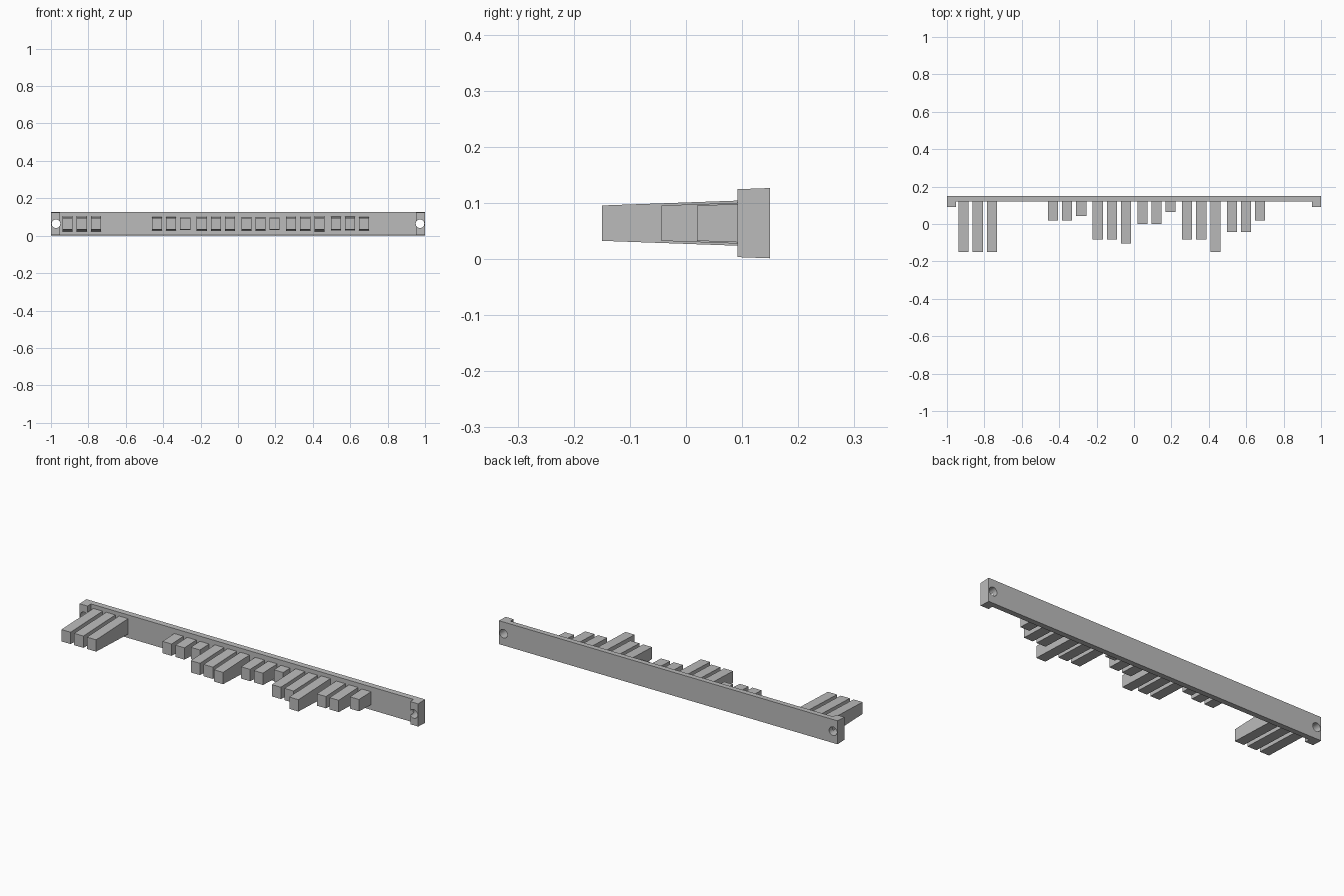
import bpy
import bmesh
from math import pi
from mathutils import Matrix, Vector

cube = bpy.data.objects.get("Cube")
if cube:
    bpy.data.objects.remove(cube, do_unlink=True)

grey = bpy.data.materials.new("mid grey")
grey.use_nodes = True
grey.diffuse_color = (0.5, 0.5, 0.5, 1)
grey.node_tree.nodes["Principled BSDF"].inputs["Base Color"].default_value = (0.5, 0.5, 0.5, 1)

MID_Z = 0.064      # centre height of the rail and prongs
DRAFT = 0.036      # slope of the upper and lower faces


def prism(name, outline, tip_y, tip_half):
    """Extrude a plan outline in z, growing thicker from tip_y towards the back."""
    bm = bmesh.new()
    rings = []
    for side in (-1, 1):
        rings.append([bm.verts.new((x, y, MID_Z + side * (tip_half + DRAFT * (y - tip_y))))
                      for x, y in outline])
    low, high = rings
    bm.faces.new(low)
    bm.faces.new(high)
    for i in range(len(low)):
        j = (i + 1) % len(low)
        bm.faces.new((low[i], low[j], high[j], high[i]))
    bmesh.ops.recalc_face_normals(bm, faces=bm.faces)
    mesh = bpy.data.meshes.new(name)
    bm.to_mesh(mesh)
    bm.free()
    mesh.materials.append(grey)
    obj = bpy.data.objects.new(name, mesh)
    bpy.context.collection.objects.link(obj)
    return obj


# Back rail with a forward mounting block at each end
half = [(0.953, 0.12), (0.953, 0.092), (1, 0.092), (1, 0.15)]
rail = prism("rail", half + [(-x, y) for x, y in reversed(half)], 0.092, 0.0605)

# Screw holes through both blocks
bm = bmesh.new()
for x in (-0.973, 0.973):
    place = Matrix.Translation(Vector((x, 0.12, MID_Z))) @ Matrix.Rotation(pi / 2, 4, 'X')
    bmesh.ops.create_cone(bm, cap_ends=True, segments=24, radius1=0.023,
                          radius2=0.023, depth=0.2, matrix=place)
mesh = bpy.data.meshes.new("hole_cutter")
bm.to_mesh(mesh)
bm.free()
mesh.materials.append(grey)
cutter = bpy.data.objects.new("hole_cutter", mesh)
bpy.context.collection.objects.link(cutter)
cut = rail.modifiers.new("screw_holes", 'BOOLEAN')
cut.operation = 'DIFFERENCE'
cut.solver = 'EXACT'
cut.object = cutter
bpy.context.view_layer.objects.active = rail
rail.select_set(True)
bpy.ops.object.modifier_apply(modifier=cut.name)
bpy.data.objects.remove(cutter, do_unlink=True)
bpy.ops.object.shade_smooth_by_angle()

# Prongs in groups of three; one group slot is left empty
tips = [(-0.15, -0.15, -0.15), (), (0.02, 0.02, 0.043), (-0.082, -0.082, -0.103),
        (0, 0, 0.063), (-0.082, -0.082, -0.15), (-0.044, -0.044, 0.02)]
for g, group in enumerate(tips):
    for k, tip in enumerate(group):
        x = -0.911 + 0.239 * g + 0.0755 * k
        a, b = x - 0.027, x + 0.027
        prism(f"prong_{g + 1}_{k + 1}", [(a, tip), (b, tip), (b, 0.125), (a, 0.125)],
              tip, 0.0315)
